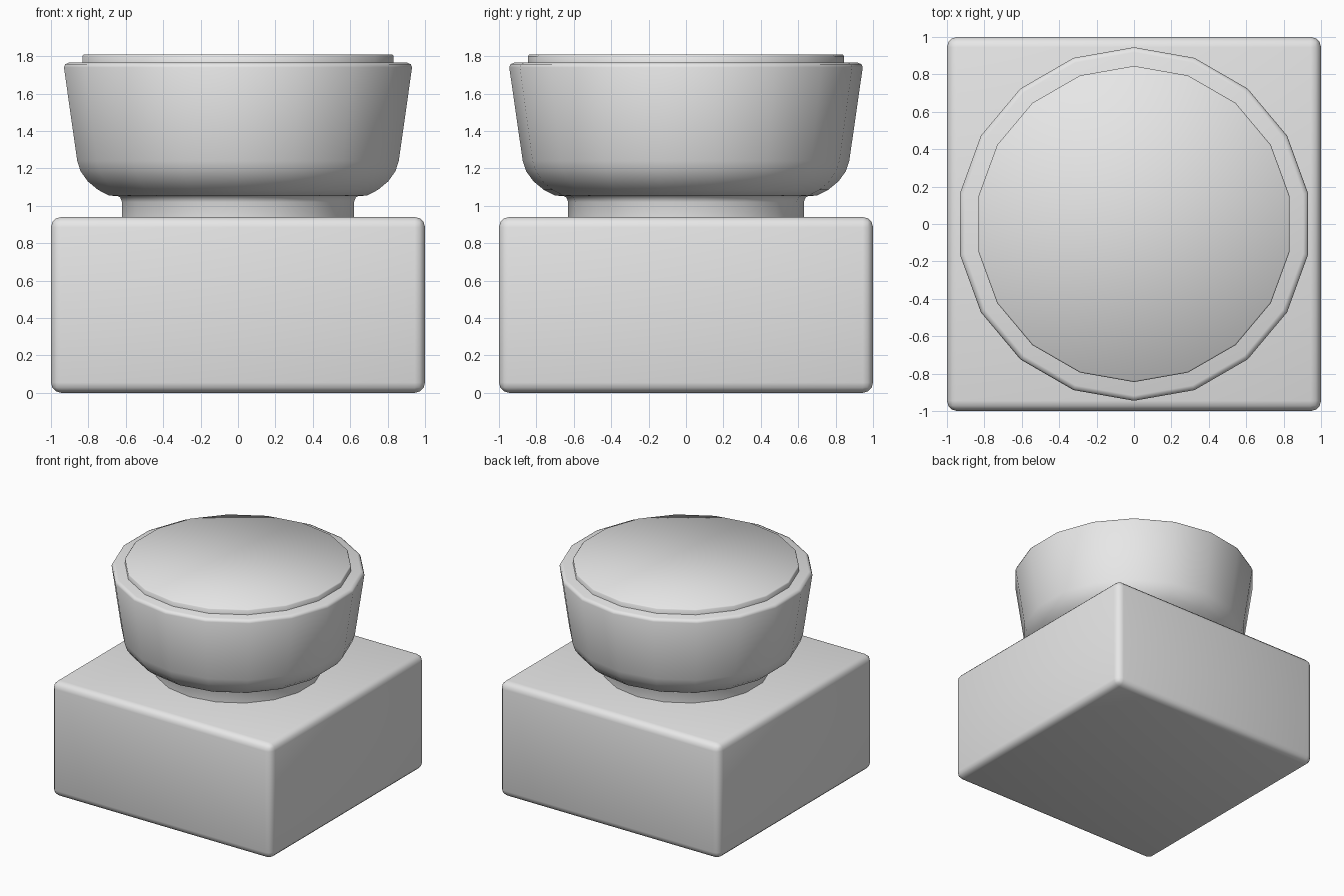
import bpy, bmesh, math

cube = bpy.data.objects.get("Cube")
if cube:
    bpy.data.objects.remove(cube, do_unlink=True)

SIDES = 18
grey = bpy.data.materials.new("light_grey")
grey.use_nodes = True
COLOUR = (0.8, 0.8, 0.8, 1)
grey.diffuse_color = COLOUR
grey.node_tree.nodes["Principled BSDF"].inputs["Base Color"].default_value = COLOUR


def finish(name, bm, angle):
    """Turn a bmesh into a shaded object."""
    bmesh.ops.recalc_face_normals(bm, faces=bm.faces)
    mesh = bpy.data.meshes.new(name)
    bm.to_mesh(mesh)
    bm.free()
    mesh.materials.append(grey)
    obj = bpy.data.objects.new(name, mesh)
    bpy.context.collection.objects.link(obj)
    bpy.ops.object.select_all(action="DESELECT")
    obj.select_set(True)
    bpy.context.view_layer.objects.active = obj
    bpy.ops.object.shade_smooth_by_angle(angle=math.radians(angle))
    return obj


def turned(name, profile, angle=50):
    """Closed solid of revolution from (radius, height) points."""
    bm = bmesh.new()
    rings = []
    for r, z in profile:
        ring = []
        for i in range(SIDES):
            a = math.tau * i / SIDES
            ring.append(bm.verts.new((r * math.sin(a), r * math.cos(a), z)))
        rings.append(ring)
    for low, high in zip(rings, rings[1:]):
        for i in range(SIDES):
            j = (i + 1) % SIDES
            bm.faces.new((low[i], low[j], high[j], high[i]))
    bm.faces.new(rings[0])
    bm.faces.new(rings[-1])
    return finish(name, bm, angle)


# Rounded square base
bm = bmesh.new()
bmesh.ops.create_cube(bm, size=1)
bmesh.ops.scale(bm, vec=(2, 2, 0.94), verts=bm.verts)
bmesh.ops.translate(bm, vec=(0, 0, 0.47), verts=bm.verts)
bmesh.ops.bevel(bm, geom=bm.edges[:], offset=0.055, segments=3,
                profile=0.5, affect="EDGES")
finish("base_block", bm, 60)

# Short neck, flaring slightly where it meets the bowl
turned("neck", [(0.63, 0.92), (0.63, 1.02), (0.64, 1.045), (0.66, 1.055)])

# Flared bowl with a rounded underside and a softened rim
turned("bowl", [(0.64, 1.05), (0.70, 1.055), (0.76, 1.085), (0.815, 1.13),
                (0.855, 1.185), (0.873, 1.24), (0.945, 1.74),
                (0.938, 1.757), (0.918, 1.765)])

# Raised lid disc
turned("lid", [(0.845, 1.74), (0.845, 1.80), (0.838, 1.808)], 60)
